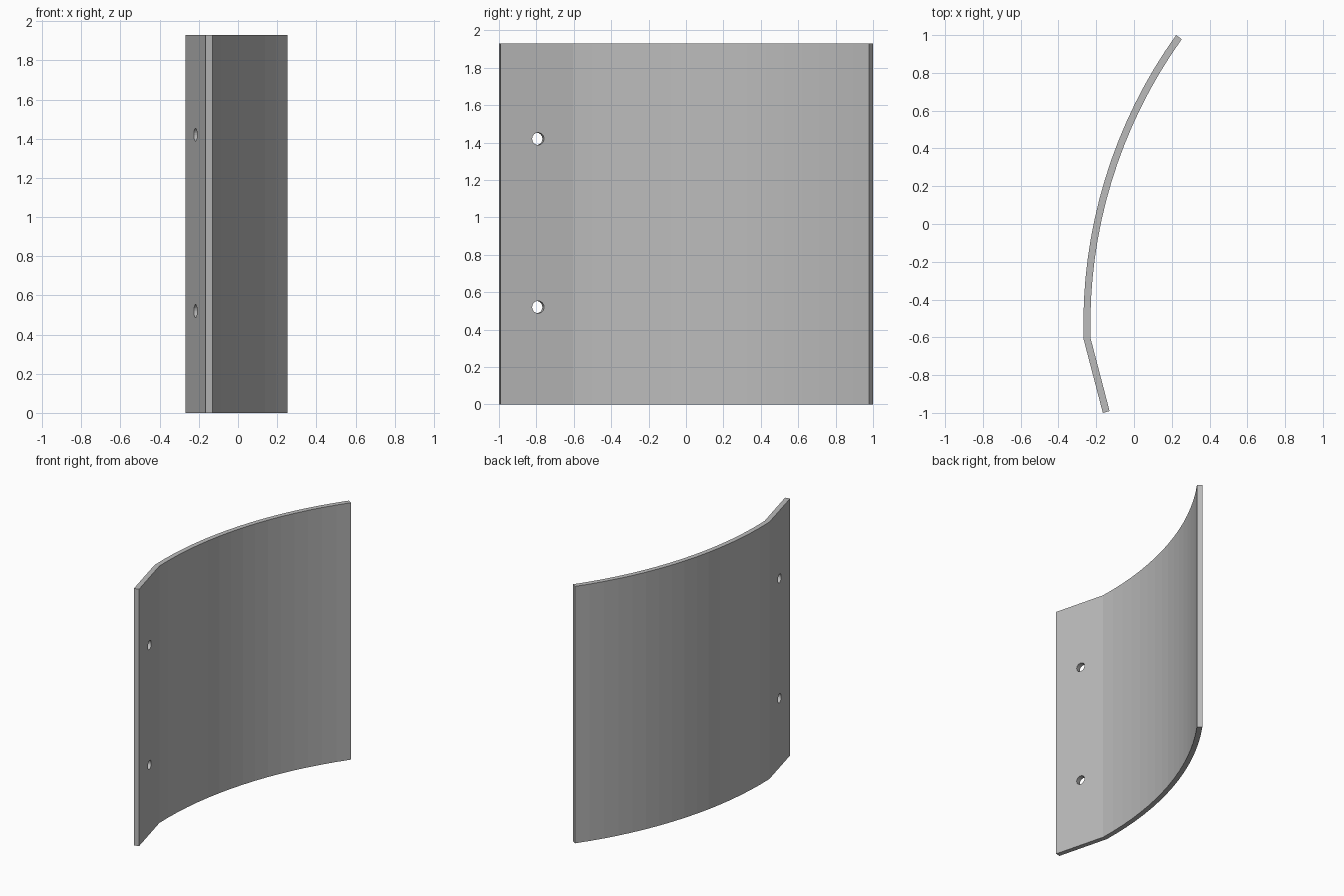
import bpy, bmesh, math
from mathutils import Vector

if "Cube" in bpy.data.objects:
    bpy.data.objects.remove(bpy.data.objects["Cube"], do_unlink=True)

HEIGHT, THICK, RADIUS, STEPS = 1.93, 0.037, 2.63, 16
CENTRE = Vector((RADIUS - 0.268, -0.53))

grey = bpy.data.materials.new("plain grey")
grey.use_nodes = True
colour = (0.5, 0.5, 0.5, 1)
grey.diffuse_color = colour
grey.node_tree.nodes["Principled BSDF"].inputs["Base Color"].default_value = colour


def arc(radius, y_start, y_end):
    """Points on the bend from one y to another."""
    a, b = (math.asin((y - CENTRE.y) / radius) for y in (y_start, y_end))
    angles = [a + (b - a) * i / STEPS for i in range(STEPS + 1)]
    return [CENTRE + radius * Vector((-math.cos(t), math.sin(t))) for t in angles]


# Curved panel with a straight flange, extruded from its plan outline
outer = arc(RADIUS, -0.61, 1.0)
end = CENTRE + (outer[-1] - CENTRE) * (1 - THICK / RADIUS)
inner = arc(RADIUS - THICK, -0.605, end.y)
tip = Vector((-0.165, -1.0))
along = (outer[0] - tip).normalized()
normal = Vector((along.y, -along.x))
outline = [tip] + outer + inner[::-1] + [tip + normal * THICK]

bm = bmesh.new()
base = bm.faces.new([bm.verts.new((p.x, p.y, 0)) for p in outline])
top = bmesh.ops.extrude_face_region(bm, geom=[base])["geom"]
bmesh.ops.translate(bm, vec=(0, 0, HEIGHT),
                    verts=[v for v in top if isinstance(v, bmesh.types.BMVert)])
bmesh.ops.recalc_face_normals(bm, faces=bm.faces)
mesh = bpy.data.meshes.new("curved_panel")
bm.to_mesh(mesh)
bm.free()
mesh.materials.append(grey)
panel = bpy.data.objects.new("curved_panel", mesh)
bpy.context.collection.objects.link(panel)

# Two bolt holes drilled square through the flange
middle = tip + along * ((-0.8 - tip.y) / along.y) + normal * THICK / 2
direction = Vector((normal.x, normal.y, 0))
cutters = []
for z in (0.52, 1.42):
    bpy.ops.mesh.primitive_cylinder_add(
        vertices=24, radius=0.033, depth=0.2, location=(middle.x, middle.y, z),
        rotation=direction.to_track_quat("Z", "Y").to_euler())
    cutter = bpy.context.object
    cutter.name = "hole_cutter"
    cutter.data.materials.append(grey)
    cutter.hide_render = True
    cutters.append(cutter)
    drill = panel.modifiers.new("bolt_hole", "BOOLEAN")
    drill.operation, drill.solver, drill.object = "DIFFERENCE", "EXACT", cutter

bpy.ops.object.select_all(action="DESELECT")
panel.select_set(True)
bpy.context.view_layer.objects.active = panel
for modifier in list(panel.modifiers):
    bpy.ops.object.modifier_apply(modifier=modifier.name)
for cutter in cutters:
    bpy.data.objects.remove(cutter, do_unlink=True)
